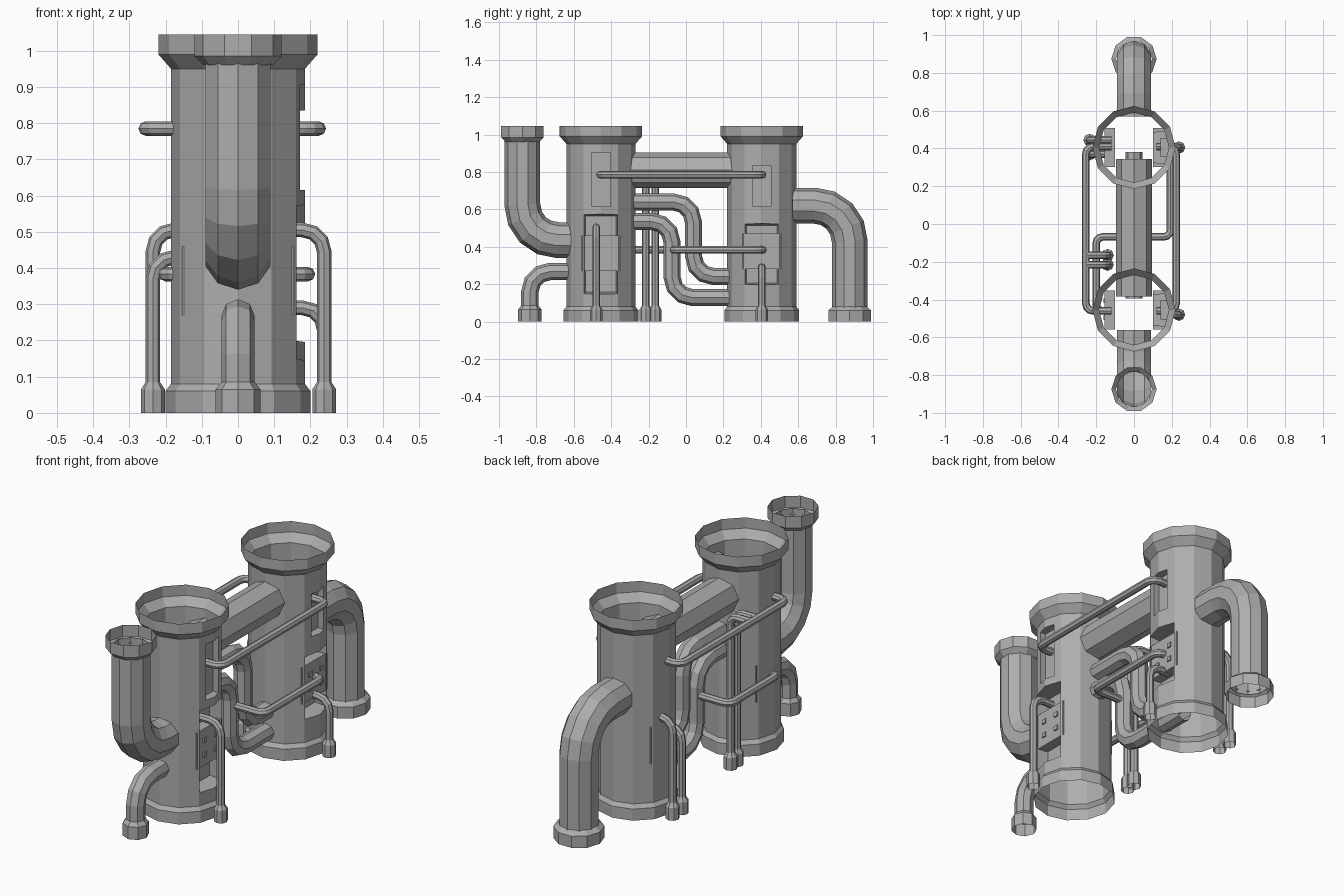
import bpy, bmesh
from math import cos, sin, pi
from mathutils import Vector

cube = bpy.data.objects.get("Cube")
if cube:
    bpy.data.objects.remove(cube)

GREY = (0.42, 0.42, 0.42, 1)
steel = bpy.data.materials.new("steel_grey")
steel.use_nodes = True
steel.diffuse_color = GREY
steel.node_tree.nodes["Principled BSDF"].inputs["Base Color"].default_value = GREY


def finish(name, bm, loc=(0, 0, 0)):
    bmesh.ops.recalc_face_normals(bm, faces=bm.faces)
    mesh = bpy.data.meshes.new(name)
    bm.to_mesh(mesh)
    bm.free()
    mesh.materials.append(steel)
    ob = bpy.data.objects.new(name, mesh)
    ob.location = loc
    bpy.context.scene.collection.objects.link(ob)
    return ob


def skin(bm, rings):
    """Join successive rings of vertices with quads."""
    n = len(rings[0])
    for a, b in zip(rings, rings[1:]):
        for i in range(n):
            j = (i + 1) % n
            bm.faces.new((a[i], a[j], b[j], b[i]))


def lathe(name, profile, sides, loc, capped=False):
    """Revolve (radius, height) pairs about a vertical axis."""
    bm = bmesh.new()
    turns = [2 * pi * i / sides for i in range(sides)]
    rings = [[bm.verts.new((r * cos(t), r * sin(t), z)) for t in turns]
             for r, z in profile]
    skin(bm, rings)
    if capped:
        bm.faces.new(rings[0])
        bm.faces.new(rings[-1])
    return finish(name, bm, loc)


def pipe(name, corners, radius, bend=0.1, sides=8, steps=3):
    """Sweep a round section along a path with rounded right-angle corners."""
    pts = [Vector(c) for c in corners]
    path = [pts[0]]
    for before, p, after in zip(pts, pts[1:], pts[2:]):
        a, b = (p - before).normalized(), (after - p).normalized()
        centre = p + (b - a) * bend
        for k in range(steps + 1):
            t = pi / 2 * k / steps
            path.append(centre + bend * (a * sin(t) - b * cos(t)))
    path.append(pts[-1])
    dirs = [(q - p).normalized() for p, q in zip(path, path[1:])]
    u = Vector((1, 0, 0)) if abs(dirs[0].z) > 0.9 else Vector((0, 0, 1))
    v = dirs[0].cross(u)
    ring = [path[0] + radius * (u * cos(2 * pi * i / sides) + v * sin(2 * pi * i / sides))
            for i in range(sides)]
    bm = bmesh.new()
    rings = [[bm.verts.new(c) for c in ring]]
    for k, d in enumerate(dirs):
        mitre = d + (dirs[k + 1] if k + 1 < len(dirs) else d)
        ring = [c + d * ((path[k + 1] - c).dot(mitre) / d.dot(mitre)) for c in ring]
        rings.append([bm.verts.new(c) for c in ring])
    skin(bm, rings)
    return finish(name, bm)


def box(name, low, high, taper=0.0, side=1):
    """Box between two corners; its inner end (nearest x = 0) may be tapered."""
    low, high = Vector(low), Vector(high)
    mid, size = (low + high) / 2, high - low
    bm = bmesh.new()
    bmesh.ops.create_cube(bm, size=1)
    for vert in bm.verts:
        inset = taper if vert.co.x < 0 else 0
        y = mid.y + vert.co.y * (size.y - 2 * inset)
        z = mid.z + vert.co.z * (size.z - 2 * inset)
        vert.co = (side * (mid.x + vert.co.x * size.x), y, z)
    return finish(name, bm)


def coupling(name, x, y, radius, inner, height):
    lathe(name, [(radius, 0), (radius, height), (inner, height + 0.02)],
          10 if radius > 0.1 else 8, (x, y, 0))


# Towers: open shells with recessed side niches and control panels
TOP = 1.045
tower_profile = [(0.2, 0), (0.2, 0.06), (0.185, 0.08), (0.185, 0.95), (0.22, 0.99), (0.22, TOP)]


def tower(name, y, upper, lower, panel):
    shell = lathe(name, tower_profile, 12, (0, y, 0), capped=True)
    cutters = []
    for s in (1, -1):
        cutters.append(box("niche_cutter", (0.14, y - 0.05, upper[0]), (0.3, y + 0.05, upper[1]), 0, s))
        cutters.append(box("niche_cutter", (0.1, y - 0.093, lower[0]), (0.19, y + 0.093, lower[1]), 0.012, s))
    for c in cutters:
        c.hide_render = True
        mod = shell.modifiers.new("niche", 'BOOLEAN')
        mod.operation = 'DIFFERENCE'
        mod.object = c
    graph = bpy.context.evaluated_depsgraph_get()
    cut = bpy.data.meshes.new_from_object(shell.evaluated_get(graph))
    shell.modifiers.clear()
    shell.data = cut
    for c in cutters:
        bpy.data.objects.remove(c)
    # Open both ends of the shell
    bm = bmesh.new()
    bm.from_mesh(cut)
    caps = [f for f in bm.faces if all(v.co.z < 0.001 for v in f.verts)
            or all(v.co.z > TOP - 0.001 for v in f.verts)]
    bmesh.ops.delete(bm, geom=caps, context='FACES')
    bm.to_mesh(cut)
    bm.free()
    for s, side in ((1, "left"), (-1, "right")):
        box(f"{name}_{side}_panel", (0.1, y - 0.103, panel[0]), (0.155, y + 0.103, panel[1]), 0, s)
        for row in (0.3, 0.7):
            for dy in (-0.04, 0.05):
                z = panel[0] + row * (panel[1] - panel[0])
                box(f"{name}_{side}_button", (0.15, y + dy - 0.012, z - 0.012),
                    (0.162, y + dy + 0.012, z + 0.012), 0, s)


FRONT, BACK = -0.455, 0.405
tower("front_tower", FRONT, (0.615, 0.905), (0.145, 0.575), (0.27, 0.46))
tower("back_tower", BACK, (0.615, 0.835), (0.195, 0.525), (0.28, 0.47))

# Large duct joining the towers
pipe("connecting_duct", [(0, -0.385, 0.81), (0, 0.345, 0.81)], 0.095)

# Front chimney and back downpipe
pipe("front_chimney", [(0, -0.56, 0.435), (0, -0.875, 0.435), (0, -0.875, 0.99)],
     0.095, 0.19, 10, 4)
lathe("chimney_rim", [(0.095, 0.96), (0.12, 0.985), (0.12, TOP)], 10, (0, -0.875, 0))
pipe("back_downpipe", [(0, 0.57, 0.62), (0, 0.875, 0.62), (0, 0.875, 0.06)],
     0.095, 0.19, 10, 4)
coupling("downpipe_foot", 0, 0.875, 0.12, 0.095, 0.06)

# Small front drain
pipe("front_drain", [(0, -0.57, 0.268), (0, -0.835, 0.268), (0, -0.835, 0.06)], 0.046, 0.11)
coupling("drain_foot", 0, -0.835, 0.062, 0.046, 0.065)

# Stepped pipes between the towers
for label, y, high, low in (("upper", 0.04, 0.64, 0.24), ("lower", -0.075, 0.535, 0.128)):
    pipe(f"{label}_step_pipe", [(0, -0.395, high), (0, y, high), (0, y, low), (0, 0.38, low)],
         0.045, 0.11)

# Upper side rails
THIN = 0.02
for label, x, inner in (("left", 0.223, 0.12), ("right", -0.255, -0.12)):
    pipe(f"{label}_rail", [(inner, -0.46, 0.785), (x, -0.46, 0.785),
                           (x, 0.41, 0.785), (inner, 0.41, 0.785)], THIN, 0.04)

# Lower rail crossing between the towers
pipe("crossing_rail", [(0.13, 0.41, 0.383), (0.193, 0.41, 0.383), (0.193, -0.068, 0.383),
                       (-0.2, -0.068, 0.383), (-0.2, -0.46, 0.383), (-0.13, -0.46, 0.383)],
     THIN, 0.035)


# Thin feed pipes standing on couplings
def feed(name, start_x, x, y, z, bend):
    pipe(name, [(start_x, y, z), (x, y, z), (x, y, 0.06)], THIN, bend)
    coupling(f"{name}_foot", x, y, 0.033, THIN, 0.065)


feed("front_left_feed", 0.12, 0.238, -0.48, 0.505, 0.06)
feed("back_left_feed", 0.12, 0.238, 0.405, 0.29, 0.06)
feed("back_right_tall_feed", -0.12, -0.235, 0.445, 0.505, 0.06)
feed("back_right_short_feed", -0.12, -0.235, 0.37, 0.43, 0.06)
for i, y in enumerate((-0.165, -0.215)):
    feed(f"rail_branch_{i + 1}", -0.25, -0.14, y, 0.785, 0.04)
